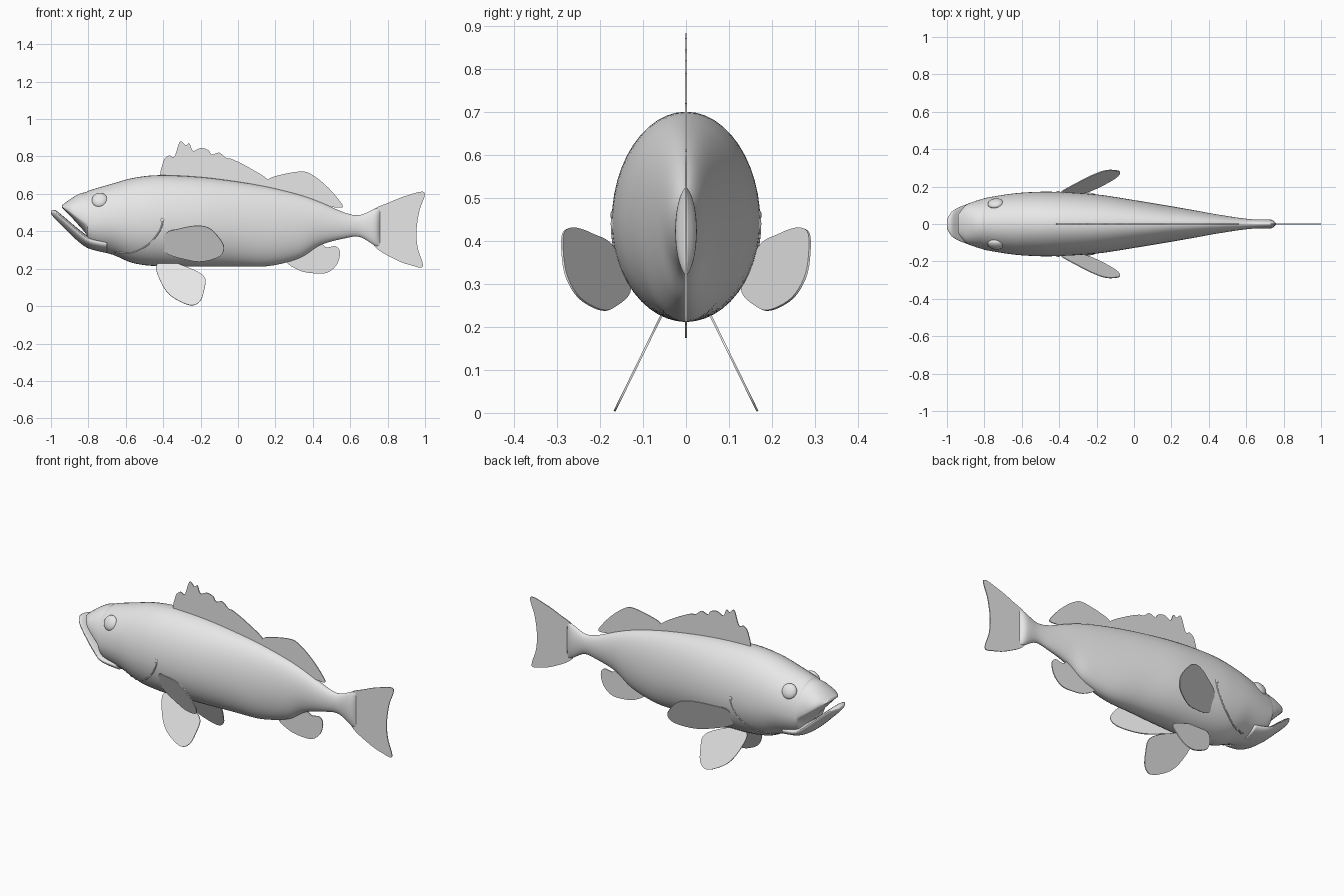
import bpy
import bmesh
from math import sin, cos, pi, sqrt
from mathutils import Vector

default_cube = bpy.data.objects.get("Cube")
if default_cube:
    bpy.data.objects.remove(default_cube, do_unlink=True)

# One plain grey for the whole fish
grey = bpy.data.materials.new("plain_grey")
grey.use_nodes = True
grey.diffuse_color = (0.8, 0.8, 0.8, 1)
grey.node_tree.nodes["Principled BSDF"].inputs["Base Color"].default_value = (0.8, 0.8, 0.8, 1)


def catmull(a, b, c, d, t):
    """Point between b and c on a smooth curve through a, b, c, d."""
    return tuple(
        0.5 * (2 * q + (r - p) * t + (2 * p - 5 * q + 4 * r - s) * t * t
               + (3 * q - p - 3 * r + s) * t ** 3)
        for p, q, r, s in zip(a, b, c, d))


def smooth_path(points, steps, closed=False):
    count = len(points)

    def at(i):
        return points[i % count] if closed else points[max(0, min(i, count - 1))]

    spans = count if closed else count - 1
    path = [catmull(at(i - 1), at(i), at(i + 1), at(i + 2), k / steps)
            for i in range(spans) for k in range(steps)]
    return path if closed else path + [points[-1]]


def finish(name, bm, smooth=True):
    bmesh.ops.recalc_face_normals(bm, faces=bm.faces)
    mesh = bpy.data.meshes.new(name)
    bm.to_mesh(mesh)
    bm.free()
    mesh.materials.append(grey)
    for face in mesh.polygons:
        face.use_smooth = smooth
    obj = bpy.data.objects.new(name, mesh)
    bpy.context.collection.objects.link(obj)
    return obj


def loft(name, stations, sides=48):
    """Skin oval sections given as x, top, bottom, half width, height of widest point."""
    bm = bmesh.new()
    rings = []
    for x, top, bottom, width, widest in stations:
        middle = bottom + (top - bottom) * widest
        ring = []
        for k in range(sides):
            angle = 2 * pi * k / sides
            reach = top - middle if sin(angle) > 0 else middle - bottom
            ring.append(bm.verts.new((x, width * cos(angle), middle + reach * sin(angle))))
        rings.append(ring)
    for one, two in zip(rings, rings[1:]):
        for k in range(sides):
            n = (k + 1) % sides
            bm.faces.new((one[k], one[n], two[n], two[k]))
    bm.faces.new(rings[0])
    bm.faces.new(rings[-1])
    return finish(name, bm)


def fin(name, outline, depth=lambda x, z: 0, thickness=0.005):
    """Thin plate with a smooth outline in x and z, and y set by a plane."""
    bm = bmesh.new()
    edge = smooth_path(outline, 6, closed=True)
    bm.faces.new([bm.verts.new((x, depth(x, z), z)) for x, z in edge])
    obj = finish(name, bm, smooth=False)
    solid = obj.modifiers.new("thickness", "SOLIDIFY")
    solid.thickness = thickness
    solid.offset = 0
    return obj


# Body, with the mouth slope cut into the snout
body_stations = smooth_path([
    (-.94, .54, .525, .05, .3),
    (-.9, .57, .485, .1, .25),
    (-.85, .6, .43, .122, .25),
    (-.81, .61, .38, .134, .3),
    (-.79, .62, .31, .14, .42),
    (-.67, .655, .275, .16, .46),
    (-.56, .685, .23, .17, .47),
    (-.42, .7, .213, .172, .47),
    (-.2, .69, .212, .158, .47),
    (0, .665, .212, .128, .48),
    (.17, .635, .215, .1, .48),
    (.33, .595, .257, .072, .5),
    (.44, .556, .326, .052, .5),
    (.57, .5, .362, .032, .5),
    (.65, .487, .37, .024, .5),
    (.73, .52, .325, .024, .5),
    (.76, .525, .32, .004, .5)], 6)
loft("body", body_stations)

# Lower jaw, jutting past the snout
loft("lower_jaw", smooth_path([
    (-1, .51, .492, .025, .6),
    (-.975, .512, .463, .065, .7),
    (-.93, .477, .418, .092, .75),
    (-.85, .41, .342, .12, .75),
    (-.79, .37, .305, .132, .7),
    (-.7, .36, .287, .12, .6)], 6))


def flank(x, z):
    """Half width of the body at a point seen from the side."""
    _, top, bottom, width, widest = min(body_stations, key=lambda s: abs(s[0] - x))
    middle = bottom + (top - bottom) * widest
    reach = top - middle if z > middle else middle - bottom
    return width * sqrt(max(0, 1 - ((z - middle) / reach) ** 2))


def ball(name, location, size, direction):
    bm = bmesh.new()
    bmesh.ops.create_uvsphere(bm, u_segments=32, v_segments=16, radius=1)
    obj = finish(name, bm)
    obj.location = location
    obj.scale = size
    obj.rotation_euler = Vector(direction).to_track_quat("Z", "Y").to_euler()
    return obj


# Fins on the middle line
fin("spiny_dorsal_fin", [
    (-.4, .67), (-.4, .77), (-.37, .805), (-.34, .8), (-.31, .88), (-.28, .86),
    (-.26, .87), (-.24, .83), (-.2, .845), (-.16, .835), (-.14, .81), (-.1, .82),
    (-.06, .79), (-.03, .785), (.06, .74), (.16, .675), (.16, .62), (0, .63), (-.2, .65)])
fin("soft_dorsal_fin", [
    (.15, .62), (.16, .675), (.22, .7), (.34, .72), (.4, .7), (.47, .645),
    (.53, .58), (.56, .53), (.5, .53), (.43, .54), (.3, .58)])
fin("anal_fin", [
    (.26, .24), (.33, .19), (.41, .175), (.48, .18), (.53, .225), (.545, .29),
    (.52, .32), (.47, .315), (.42, .35), (.34, .29)])
fin("tail_fin", [
    (.72, .51), (.81, .555), (.9, .59), (.997, .608), (.97, .51), (.955, .41),
    (.96, .315), (.988, .212), (.92, .22), (.84, .25), (.73, .32), (.71, .42)])

# Paired parts on both flanks
gill_line = smooth_path([(-.4, .46), (-.42, .4), (-.48, .33), (-.57, .285), (-.66, .29)], 8)
for label, side in (("front", -1), ("rear", 1)):
    fin(label + "_pectoral_fin", [
        (-.39, .385), (-.31, .415), (-.22, .43), (-.15, .415), (-.09, .35),
        (-.075, .305), (-.1, .265), (-.18, .24), (-.26, .245), (-.39, .29)],
        lambda x, z: side * (.178 + .435 * x + .418 * z))
    fin(label + "_pelvic_fin", [
        (-.435, .22), (-.42, .145), (-.375, .07), (-.31, .025), (-.245, .004),
        (-.2, .03), (-.18, .09), (-.175, .145), (-.21, .18), (-.29, .215), (-.36, .235)],
        lambda x, z: side * (.168 - .49 * z))
    ball(label + "_eye", (-.74, side * (flank(-.74, .567) - .006), .567),
         (.042, .042, .022), (-.15, side, .5))
    ball(label + "_gill_spot", (-.405, side * flank(-.405, .46), .46),
         (.01, .01, .004), (0, side, 0))

    # Raised rim of the gill cover
    curve = bpy.data.curves.new(label + "_gill_edge", "CURVE")
    curve.dimensions = "3D"
    curve.bevel_depth = 0.004
    curve.bevel_resolution = 2
    curve.materials.append(grey)
    spline = curve.splines.new("POLY")
    spline.points.add(len(gill_line) - 1)
    for point, (x, z) in zip(spline.points, gill_line):
        point.co = (x, side * (flank(x, z) - .001), z, 1)
    bpy.context.collection.objects.link(bpy.data.objects.new(label + "_gill_edge", curve))
